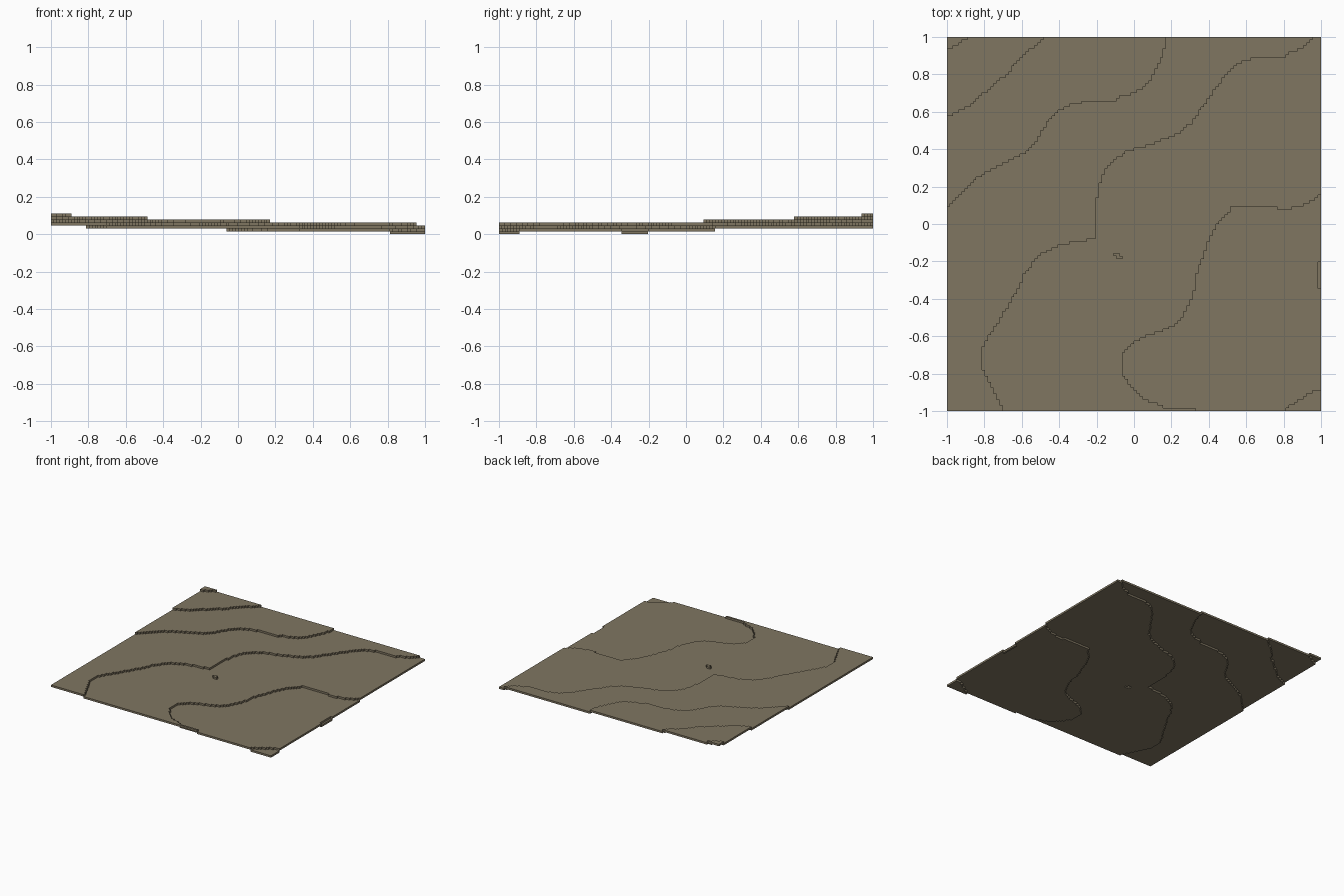
import bpy
import bmesh

if "Cube" in bpy.data.objects:
    bpy.data.objects.remove(bpy.data.objects["Cube"], do_unlink=True)

CELLS = 128
STEP = 2 / CELLS

# Single earth colour
earth = bpy.data.materials.new("earth_brown")
earth.use_nodes = True
colour = (0.215, 0.181, 0.120, 1)
earth.diffuse_color = colour
bsdf = earth.node_tree.nodes["Principled BSDF"]
bsdf.inputs["Base Color"].default_value = colour
bsdf.inputs["Roughness"].default_value = 0.9

# Contour lines: each rises one step on its uphill (back left) side
lowest = [(0.80, -1), (0.82, -0.98), (0.86, -0.96), (0.90, -0.93), (0.95, -0.90), (1, -0.88)]
low = [(0.33, -1), (0.33, -0.985), (0.17, -0.985), (0.15, -0.97), (0.08, -0.95),
       (0.02, -0.91), (-0.03, -0.85), (-0.06, -0.80), (-0.066, -0.72), (-0.06, -0.69),
       (-0.02, -0.65), (0.04, -0.61), (0.10, -0.59), (0.20, -0.55), (0.26, -0.50),
       (0.29, -0.44), (0.32, -0.37), (0.33, -0.28), (0.36, -0.20), (0.39, -0.12),
       (0.42, -0.04), (0.45, 0.01), (0.50, 0.06), (0.53, 0.095), (0.76, 0.095),
       (0.77, 0.08), (0.83, 0.08), (0.85, 0.095), (0.90, 0.10), (0.95, 0.125), (1, 0.16)]
middle = [(-0.70, -1), (-0.73, -0.93), (-0.76, -0.87), (-0.80, -0.80), (-0.82, -0.75),
          (-0.82, -0.69), (-0.79, -0.62), (-0.73, -0.53), (-0.68, -0.45), (-0.62, -0.35),
          (-0.58, -0.26), (-0.53, -0.20), (-0.48, -0.15), (-0.40, -0.115), (-0.33, -0.10),
          (-0.26, -0.09), (-0.21, -0.07), (-0.21, 0), (-0.20, 0.10), (-0.19, 0.19),
          (-0.17, 0.25), (-0.14, 0.31), (-0.10, 0.35), (-0.03, 0.39), (0.08, 0.42),
          (0.17, 0.455), (0.24, 0.49), (0.31, 0.54), (0.35, 0.60), (0.45, 0.74),
          (0.50, 0.81), (0.54, 0.85), (0.63, 0.885), (0.80, 0.89), (0.84, 0.92),
          (0.91, 0.94), (0.92, 0.97), (0.95, 0.98), (0.95, 1)]
high = [(-1, 0.09), (-0.96, 0.13), (-0.92, 0.17), (-0.88, 0.21), (-0.83, 0.25),
        (-0.77, 0.29), (-0.69, 0.325), (-0.60, 0.37), (-0.54, 0.42), (-0.50, 0.48),
        (-0.46, 0.55), (-0.42, 0.595), (-0.36, 0.625), (-0.31, 0.645), (-0.21, 0.655),
        (-0.09, 0.665), (-0.07, 0.68), (-0.02, 0.695), (0.04, 0.72), (0.08, 0.76),
        (0.11, 0.81), (0.14, 0.87), (0.16, 0.92), (0.17, 0.97), (0.18, 1)]
higher = [(-1, 0.575), (-0.92, 0.61), (-0.85, 0.65), (-0.80, 0.70), (-0.75, 0.74),
          (-0.68, 0.80), (-0.62, 0.87), (-0.57, 0.92), (-0.50, 0.97), (-0.47, 1)]
highest = [(-1, 0.935), (-0.97, 0.945), (-0.93, 0.97), (-0.875, 1)]
contours = [lowest, low, middle, high, higher, highest]


def inside(x, y, poly):
    """Even-odd point in polygon test."""
    hit = False
    for (ax, ay), (bx, by) in zip(poly, poly[1:] + poly[:1]):
        if (ay > y) != (by > y) and x < ax + (y - ay) * (bx - ax) / (by - ay):
            hit = not hit
    return hit


def downhill_polygon(line):
    """Close a contour around the front right side of the square."""
    (x0, y0), (x1, y1) = line[0], line[-1]
    start = [(-2, y0), (-2, -2)] if x0 <= -1 else [(x0, -2)]
    end = [(2, y1)] if x1 >= 1 else [(x1, 2), (2, 2)]
    return line + end + [(2, -2)] + start[::-1]


# Sort the grid cells into terraces
polygons = [downhill_polygon(line) for line in contours]
level = {}
for i in range(CELLS):
    for j in range(CELLS):
        x, y = -1 + (i + 0.5) * STEP, -1 + (j + 0.5) * STEP
        level[i, j] = sum(not inside(x, y, p) for p in polygons)

# Small bump near the middle and a shallow notch on the right edge
for cell in [(57, 53), (58, 53), (58, 52), (59, 52)]:
    level[cell] = 3
for j in range(42, 51):
    level[CELLS - 1, j] = 0


def build_terrace(k):
    """One-step-thick slab made of all cells at level k."""
    bm = bmesh.new()
    verts = {}

    def corner(i, j):
        if (i, j) not in verts:
            verts[i, j] = bm.verts.new((-1 + i * STEP, -1 + j * STEP, k * STEP))
        return verts[i, j]

    for (i, j), value in level.items():
        if value == k:
            bm.faces.new([corner(i, j), corner(i + 1, j),
                          corner(i + 1, j + 1), corner(i, j + 1)])
    # Keep the base faces and raise a copy by one step
    base = bm.faces[:]
    result = bmesh.ops.extrude_face_region(bm, geom=base, use_keep_orig=True)
    top = [g for g in result["geom"] if isinstance(g, bmesh.types.BMVert)]
    bmesh.ops.translate(bm, verts=top, vec=(0, 0, STEP))
    bmesh.ops.recalc_face_normals(bm, faces=bm.faces)
    mesh = bpy.data.meshes.new(f"terrace_{k}")
    bm.to_mesh(mesh)
    bm.free()
    mesh.materials.append(earth)
    bpy.context.collection.objects.link(bpy.data.objects.new(f"terrace_{k}", mesh))


for k in range(len(contours) + 1):
    build_terrace(k)
